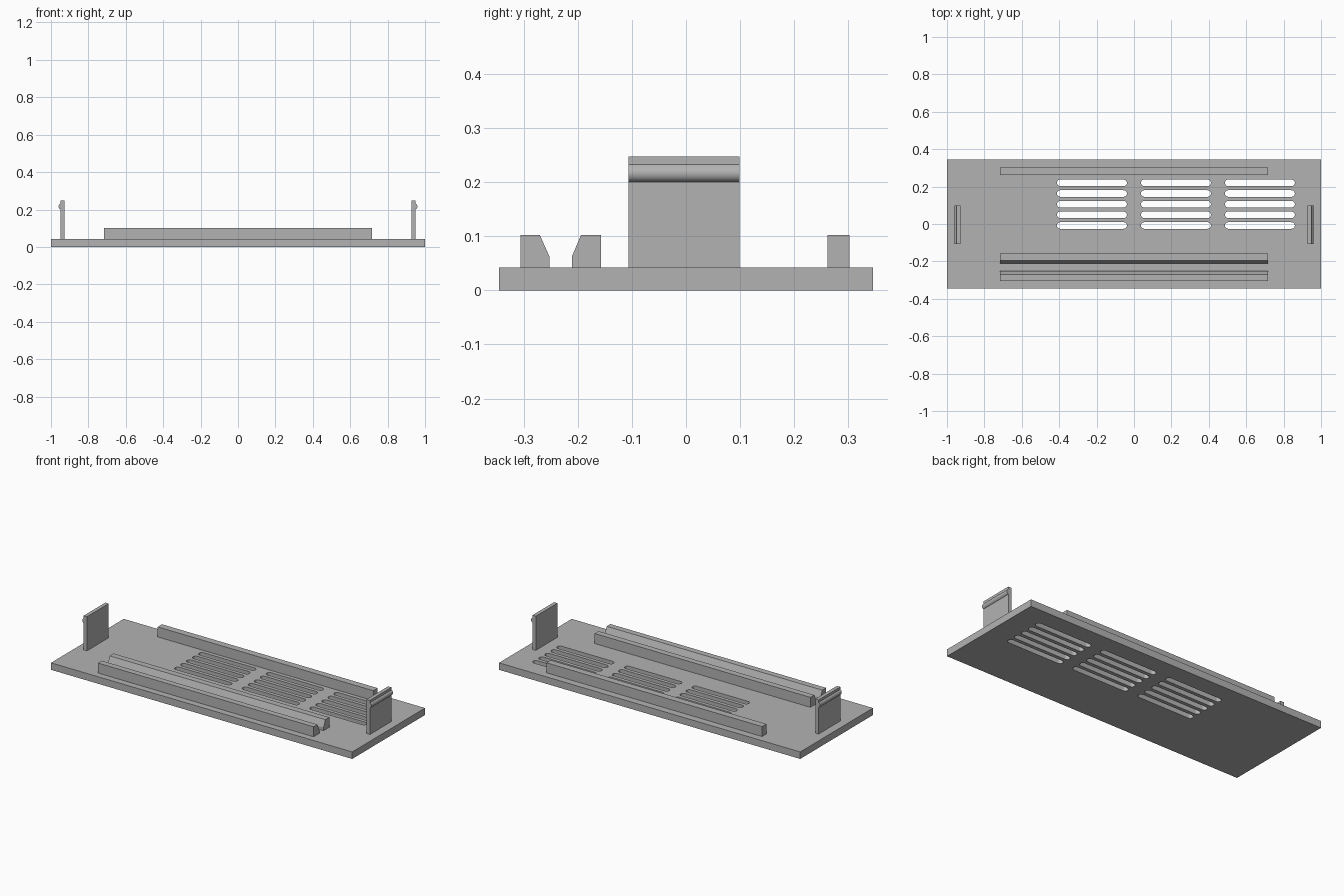
import bpy, bmesh, math
from mathutils import Vector

cube = bpy.data.objects.get("Cube")
if cube:
    bpy.data.objects.remove(cube, do_unlink=True)

grey = bpy.data.materials.new("matte grey")
grey.use_nodes = True
grey.diffuse_color = (0.45, 0.45, 0.45, 1)
grey.node_tree.nodes["Principled BSDF"].inputs["Base Color"].default_value = grey.diffuse_color


def extrude_outlines(name, outlines, depth):
    """Make one object from closed outlines, each pushed along the depth vector."""
    bm = bmesh.new()
    for outline in outlines:
        face = bm.faces.new([bm.verts.new(p) for p in outline])
        result = bmesh.ops.extrude_face_region(bm, geom=[face], use_keep_orig=True)
        moved = [v for v in result["geom"] if isinstance(v, bmesh.types.BMVert)]
        bmesh.ops.translate(bm, verts=moved, vec=Vector(depth))
    bmesh.ops.recalc_face_normals(bm, faces=bm.faces)
    mesh = bpy.data.meshes.new(name)
    bm.to_mesh(mesh)
    bm.free()
    mesh.materials.append(grey)
    obj = bpy.data.objects.new(name, mesh)
    bpy.context.collection.objects.link(obj)
    return obj


def smooth(obj):
    bpy.ops.object.select_all(action="DESELECT")
    obj.select_set(True)
    bpy.context.view_layer.objects.active = obj
    bpy.ops.object.shade_smooth_by_angle(angle=math.radians(30))


def slot(cx, cy, length, radius, z, steps=10):
    """Outline of a slot with round ends."""
    points = []
    for side in (1, -1):
        for i in range(steps + 1):
            a = side * math.pi / 2 - math.pi / 2 + math.pi * (i / steps - 0.5)
            a = math.pi * (i / steps - 0.5) + (0 if side > 0 else math.pi)
            points.append((cx + side * (length / 2 - radius) + radius * math.cos(a),
                           cy + radius * math.sin(a), z))
    return points


THICK = 0.042

# Base plate with three groups of five vent slots
plate = extrude_outlines("base_plate", [[(-1, -0.345, 0), (1, -0.345, 0),
                                         (1, 0.345, 0), (-1, 0.345, 0)]], (0, 0, THICK))
slots = [slot(-0.225 + 0.449 * col, -0.008 + 0.057 * row, 0.374, 0.0175, -0.05)
         for col in range(3) for row in range(5)]
cutter = extrude_outlines("vent_cutter", slots, (0, 0, 0.2))
smooth(cutter)
cutter.hide_render = True
cut = plate.modifiers.new("vents", "BOOLEAN")
cut.operation = "DIFFERENCE"
cut.solver = "EXACT"
cut.object = cutter

# Apply the cut and remove the helper
bpy.ops.object.select_all(action="DESELECT")
plate.select_set(True)
bpy.context.view_layer.objects.active = plate
bpy.ops.object.modifier_apply(modifier=cut.name)
bpy.data.objects.remove(cutter, do_unlink=True)
smooth(plate)

# Long rails: two bevelled ones facing each other, and a plain one at the back
TOP, HALF = 0.102, 0.716
rails = {
    "front_rail": [(-0.306, THICK), (-0.252, THICK), (-0.252, 0.062), (-0.27, TOP), (-0.306, TOP)],
    "middle_rail": [(-0.157, THICK), (-0.157, TOP), (-0.194, TOP), (-0.211, 0.062), (-0.211, THICK)],
    "back_rail": [(0.261, THICK), (0.302, THICK), (0.302, TOP), (0.261, TOP)],
}
for name, profile in rails.items():
    extrude_outlines(name, [[(-HALF, y, z) for y, z in profile]], (2 * HALF, 0, 0))

# Snap clips with a rounded catch near the top, one at each end
arc = [math.radians(-80 + 13 * i) for i in range(10)]
catch = [(0.944 + 0.0155 * math.cos(a), 0.2165 + 0.0165 * math.sin(a)) for a in arc]
clip = [(0.928, THICK), (0.95, THICK), (0.95, 0.2)] + catch + [(0.95, 0.232), (0.95, 0.247), (0.928, 0.247)]
for name, side in (("left_clip", 1), ("right_clip", -1)):
    smooth(extrude_outlines(name, [[(side * x, -0.106, z) for x, z in clip]], (0, 0.205, 0)))
